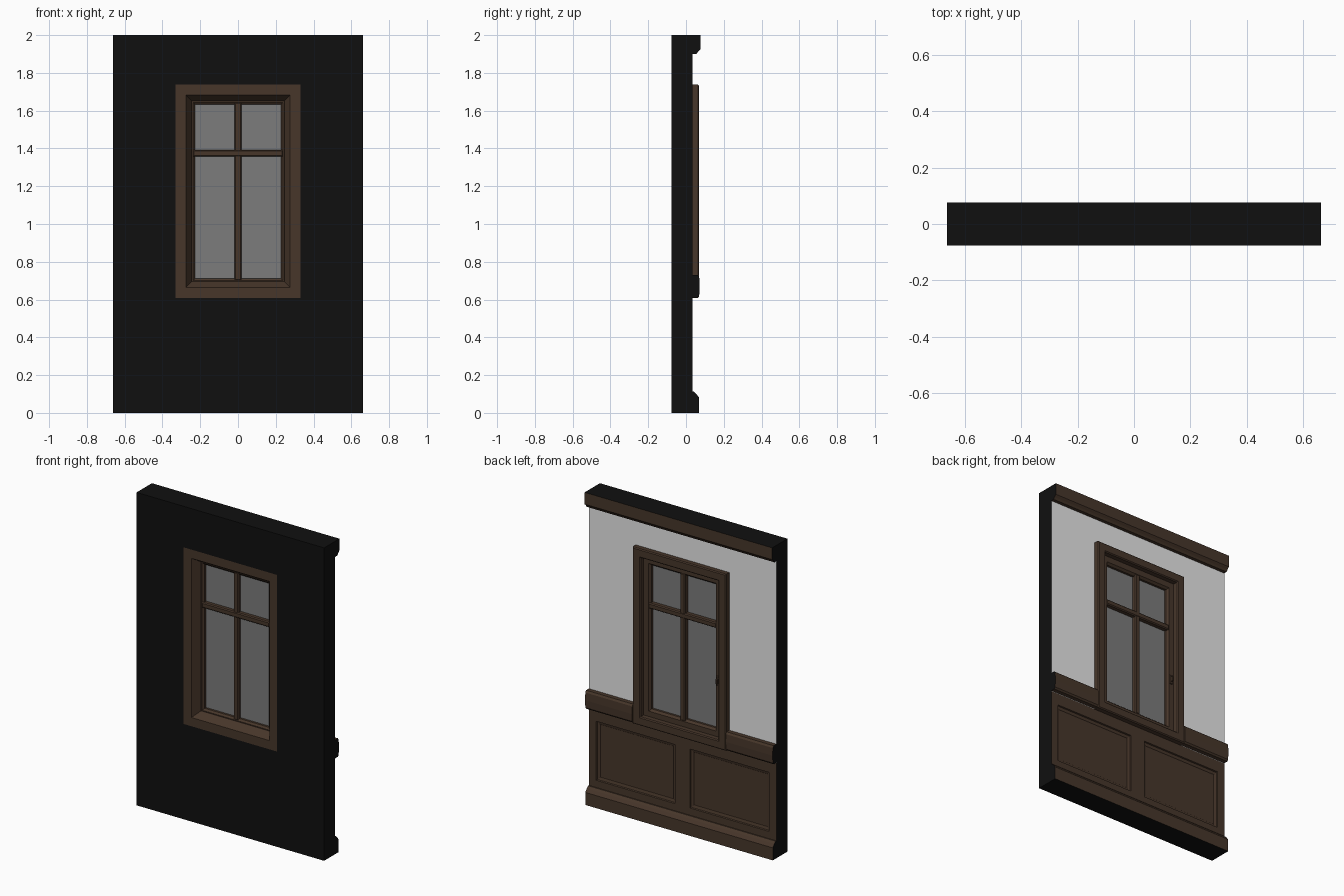
import bpy, bmesh

if "Cube" in bpy.data.objects:
    bpy.data.objects.remove(bpy.data.objects["Cube"])

HALF, TOP = 0.663, 2.0
FRONT, BACK, CORE = -0.077, 0.035, 0.02


def material(name, colour):
    m = bpy.data.materials.new(name)
    m.use_nodes = True
    m.diffuse_color = (*colour, 1)
    bsdf = m.node_tree.nodes["Principled BSDF"]
    bsdf.inputs["Base Color"].default_value = (*colour, 1)
    bsdf.inputs["Roughness"].default_value = 0.8
    return m


black = material("black", (0.005, 0.005, 0.005))
wood = material("dark wood", (0.063, 0.037, 0.023))
plaster = material("pale plaster", (0.8, 0.8, 0.8))
glass = material("grey glass", (0.2, 0.2, 0.2))


def finish(name, bm, mat):
    """Store the mesh; faces on the outer ends of the wall segment are black."""
    bmesh.ops.recalc_face_normals(bm, faces=bm.faces)
    for f in bm.faces:
        c, n = f.calc_center_median(), f.normal
        end = abs(n.x) > 0.9 and abs(c.x) > HALF - 0.002
        cap = abs(n.z) > 0.9 and (c.z < 0.001 or c.z > TOP - 0.001)
        f.material_index = int(end or cap)
    me = bpy.data.meshes.new(name)
    bm.to_mesh(me)
    bm.free()
    me.materials.append(mat)
    me.materials.append(black)
    ob = bpy.data.objects.new(name, me)
    bpy.context.collection.objects.link(ob)
    return ob


def grow(rect, d):
    x0, x1, z0, z1 = rect
    return (x0 - d, x1 + d, z0 - d, z1 + d)


def loft(name, loops, mat, closed=True):
    """Mitred rectangular loops (rect, y) joined in order; open lofts get a cap."""
    bm = bmesh.new()
    rings = []
    for (x0, x1, z0, z1), y in loops:
        rings.append([bm.verts.new((x, y, z))
                      for x, z in ((x0, z0), (x1, z0), (x1, z1), (x0, z1))])
    pairs = list(zip(rings, rings[1:]))
    if closed:
        pairs.append((rings[-1], rings[0]))
    else:
        bm.faces.new(rings[-1])
        bm.faces.new(rings[0][::-1])
    for a, b in pairs:
        for i in range(4):
            j = (i + 1) % 4
            bm.faces.new((a[i], a[j], b[j], b[i]))
    return finish(name, bm, mat)


def box(name, rect, y0, y1, mat):
    return loft(name, [(rect, y0), (rect, y1)], mat, closed=False)


def bar(name, rect, y0, y1, mat, c=0.006):
    """Box with chamfered front and back edges."""
    return loft(name, [(grow(rect, -c), y0), (rect, y0 + c), (rect, y1 - c),
                       (grow(rect, -c), y1)], mat, closed=False)


def moulding(name, x0, x1, profile):
    """(y, z) profile extruded along x."""
    bm = bmesh.new()
    a, b = ([bm.verts.new((x, y, z)) for y, z in profile] for x in (x0, x1))
    bm.faces.new(a)
    bm.faces.new(b[::-1])
    for i in range(len(a)):
        j = (i + 1) % len(a)
        bm.faces.new((a[i], a[j], b[j], b[i]))
    return finish(name, bm, wood)


whole = (-HALF, HALF, 0, TOP)
opening = (-0.275, 0.275, 0.665, 1.682)
casing = grow(opening, 0.056)
panes = (-0.227, 0.227, 0.712, 1.632)

# Wall core and plaster lining, both pierced by the window
loft("wall_core", [(whole, FRONT), (whole, CORE), (casing, CORE), (casing, FRONT)], black)
lining = (-HALF, HALF, casing[2], 1.95)
hole = (casing[0], casing[1], casing[2] + 0.005, casing[3])
loft("plaster_lining", [(lining, CORE), (lining, BACK), (hole, BACK), (hole, CORE)], plaster)

# Wainscot with one recessed panel on each side
for side, x0 in (("left", 0), ("right", -HALF)):
    outer = (x0, x0 + HALF, 0, casing[2])
    field = (x0 + 0.052, x0 + HALF - 0.052, 0.158, 0.535)
    loft("wainscot_" + side,
         [(outer, CORE), (outer, BACK), (field, BACK), (grow(field, -0.003), 0.027),
          (grow(field, -0.018), 0.023), (grow(field, -0.02), 0.021)], wood, closed=False)

# Mouldings along the back
moulding("skirting", -HALF, HALF,
         [(CORE, 0), (0.07, 0), (0.07, 0.08), (0.055, 0.1), (0.042, 0.112), (CORE, 0.112)])
moulding("crown", -HALF, HALF,
         [(CORE, 1.9), (0.056, 1.9), (0.064, 1.912), (0.077, 1.925), (0.077, TOP), (CORE, TOP)])
for side, x0, x1 in (("left", casing[1], HALF), ("right", -HALF, casing[0])):
    moulding("chair_rail_" + side, x0, x1,
             [(CORE, 0.612), (0.062, 0.612), (0.07, 0.622), (0.072, 0.67), (0.07, 0.718),
              (0.062, 0.73), (CORE, 0.73)])

# Window casing with a splayed outer reveal
stop = grow(opening, -0.03)
loft("window_casing",
     [(opening, FRONT), (casing, FRONT), (casing, 0.064), (grow(casing, -0.006), 0.07),
      (grow(opening, 0.006), 0.07), (opening, 0.064), (opening, 0.0),
      (stop, 0.0), (stop, -0.03)], wood)

# Sash, glazing bars and glass
sash = grow(opening, -0.001)
loft("window_sash",
     [(grow(panes, 0.012), -0.022), (sash, -0.02), (sash, 0.036), (grow(panes, 0.012), 0.036),
      (panes, 0.022), (panes, -0.012)], wood)
bar("mullion", (-0.018, 0.018, 0.70, 1.645), -0.022, 0.036, wood)
bar("transom_bar", (-0.24, 0.24, 1.357, 1.392), -0.026, 0.038, wood)
box("window_glass", grow(panes, 0.005), 0.002, 0.008, glass)

# Small catch on the sash
bar("window_catch_plate", (-0.262, -0.24, 0.995, 1.055), 0.03, 0.042, wood, 0.004)
bar("window_catch_knob", (-0.257, -0.245, 1.01, 1.04), 0.04, 0.056, wood, 0.003)
